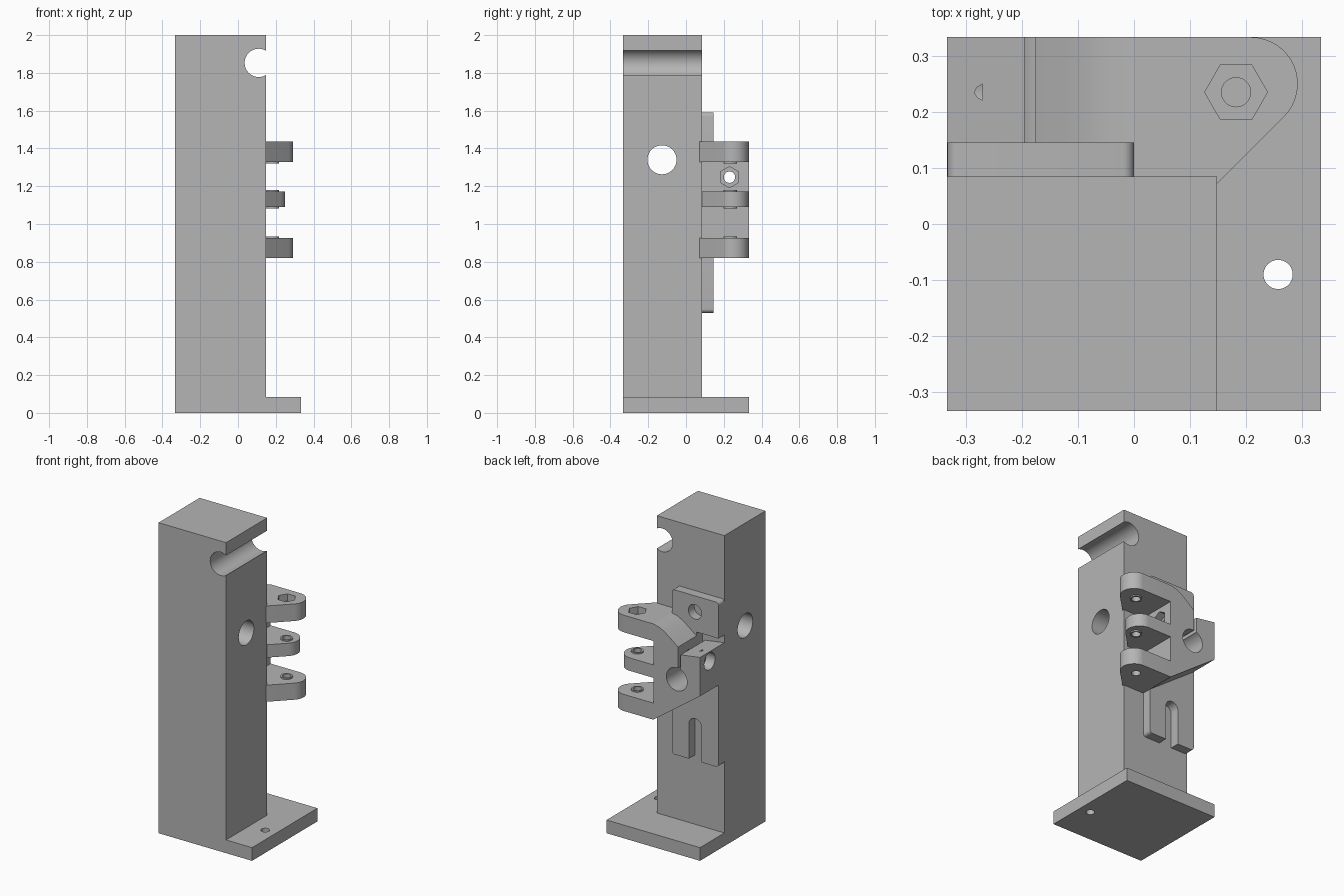
import bpy, bmesh
from math import cos, sin, pi, radians

if "Cube" in bpy.data.objects:
    bpy.data.objects.remove(bpy.data.objects["Cube"], do_unlink=True)

grey = bpy.data.materials.new("plain_grey")
grey.use_nodes = True
grey.diffuse_color = (0.46, 0.46, 0.46, 1)
grey.node_tree.nodes["Principled BSDF"].inputs["Base Color"].default_value = grey.diffuse_color


def arc(cx, cy, r, start, end, n=16):
    """Points of an arc, angles in degrees."""
    angles = [radians(start + (end - start) * i / n) for i in range(n + 1)]
    return [(cx + r * cos(a), cy + r * sin(a)) for a in angles]


def ring(cx, cy, r, n=40, turn=0):
    return [(cx + r * cos(turn + 2 * pi * i / n), cy + r * sin(turn + 2 * pi * i / n))
            for i in range(n)]


def prism(name, outline, axis, low, high):
    """Extrude a flat outline along one axis."""
    place = {"x": lambda a, b: (low, a, b),
             "y": lambda a, b: (a, low, b),
             "z": lambda a, b: (a, b, low)}[axis]
    bm = bmesh.new()
    face = bm.faces.new([bm.verts.new(place(a, b)) for a, b in outline])
    grown = bmesh.ops.extrude_face_region(bm, geom=[face])
    moved = [v for v in grown["geom"] if isinstance(v, bmesh.types.BMVert)]
    step = [high - low if c == axis else 0 for c in "xyz"]
    bmesh.ops.translate(bm, verts=moved, vec=step)
    bmesh.ops.recalc_face_normals(bm, faces=bm.faces)
    mesh = bpy.data.meshes.new(name)
    bm.to_mesh(mesh)
    bm.free()
    obj = bpy.data.objects.new(name, mesh)
    bpy.context.collection.objects.link(obj)
    return obj


def box(x0, x1, y0, y1):
    return [(x0, y0), (x1, y0), (x1, y1), (x0, y1)]


def finish(obj, cutters=()):
    """Cut the holes, then shade and colour the part."""
    for cutter in cutters:
        cutter.hide_render = True
        mod = obj.modifiers.new("cut", "BOOLEAN")
        mod.operation = "DIFFERENCE"
        mod.solver = "EXACT"
        mod.object = cutter
    graph = bpy.context.evaluated_depsgraph_get()
    mesh = bpy.data.meshes.new_from_object(obj.evaluated_get(graph))
    obj.modifiers.clear()
    obj.data = mesh
    for cutter in cutters:
        bpy.data.objects.remove(cutter, do_unlink=True)
    mesh.materials.clear()
    mesh.materials.append(grey)
    bpy.ops.object.select_all(action="DESELECT")
    obj.select_set(True)
    bpy.context.view_layer.objects.active = obj
    bpy.ops.object.shade_smooth_by_angle(angle=radians(30))


SIDE, BACK, POST_X, PLATE_Y, POST_Y = -0.333, 0.333, 0.148, 0.145, 0.085
PIN = (0.182, 0.235)

# Base plate with a small hole
finish(prism("base_plate", box(SIDE, BACK, SIDE, BACK), "z", 0, 0.085),
       [prism("hole", ring(0.257, -0.09, 0.026), "z", -0.1, 0.2)])

# Tall post with a cross hole and an open groove near the top
finish(prism("post", box(SIDE, POST_X, SIDE, POST_Y), "z", 0.085, 2),
       [prism("hole", ring(-0.127, 1.34, 0.077), "x", -0.5, 0.5),
        prism("groove", ring(0.11, 1.853, 0.075), "y", -0.5, 0.5)])

# Upper mounting plate with a screw hole
R = 0.02
upper = (arc(-R, 1.59 - R, R, 0, 90, 6) + arc(SIDE + R, 1.59 - R, R, 90, 180, 6)
         + [(SIDE, 1.36), (-0.178, 1.36), (-0.178, 1.3), (0, 1.3)])
finish(prism("upper_mount_plate", upper, "y", POST_Y, PLATE_Y),
       [prism("hole", ring(-0.165, 1.487, 0.047), "y", 0, 0.3)])

# Lower mounting plate with an open slot
lower = ([(0, 0.85), (SIDE, 1.07)] + arc(SIDE + R, 0.53 + R, R, 180, 270, 6)
         + [(-0.212, 0.53)] + arc(-0.167, 0.755, 0.045, 180, 0)
         + [(-0.122, 0.53)] + arc(-R, 0.53 + R, R, 270, 360, 6))
finish(prism("lower_mount_plate", lower, "y", POST_Y, PLATE_Y))

# Clamp body with a slit, a cord hole and a clamping screw bore
body = [(0, 0.82), (0, 1.437), (-0.04, 1.428), (-0.08, 1.408), (-0.125, 1.375),
        (-0.176, 1.335), (-0.176, 1.15), (-0.195, 1.15), (-0.195, 1.29),
        (SIDE, 1.31), (SIDE, 1.06)]
finish(prism("clamp_body", body, "y", POST_Y, BACK),
       [prism("cord_hole", ring(-0.167, 1.125, 0.074), "y", 0, 0.5),
        prism("screw_bore", ring(0.23, 1.248, 0.03), "x", -0.5, 0.2),
        prism("screw_head_bore", ring(0.235, 1.248, 0.055), "x", -0.5, -0.27),
        prism("nut_recess", ring(0.23, 1.248, 0.056, 6, pi / 2), "x", -0.05, 0.1)])


def arm(name, low, high, centre_x, start, hex_cut=False):
    """Hinge arm with a slanted front and a round end."""
    outline = ([(0, POST_Y), start] + arc(centre_x, 0.25, 0.083, -45, 90)
               + [(0, BACK)])
    if start[1] < POST_Y:
        outline.insert(1, (POST_X, POST_Y))
    cutters = [prism("pin_hole", ring(*PIN, 0.026), "z", low - 0.1, high + 0.1)]
    if hex_cut:
        cutters.append(prism("hex", ring(*PIN, 0.056, 6), "z", high - 0.045, high + 0.1))
    finish(prism(name, outline, "z", low, high), cutters)


def washer(name, low, high):
    """Thin raised ring around the pin hole."""
    finish(prism(name, ring(*PIN, 0.036), "z", low, high),
           [prism("pin_hole", ring(*PIN, 0.026), "z", low - 0.1, high + 0.1)])


# Three hinge arms and the washers facing the gaps
arm("top_arm", 1.327, 1.437, 0.209, (POST_X, 0.072), True)
arm("middle_arm", 1.09, 1.173, 0.167, (0.119, POST_Y))
arm("bottom_arm", 0.82, 0.927, 0.209, (POST_X, 0.072))
for name, low in (("top_arm_washer", 1.319), ("middle_upper_washer", 1.173),
                  ("middle_lower_washer", 1.082), ("bottom_arm_washer", 0.927)):
    washer(name, low, low + 0.008)
